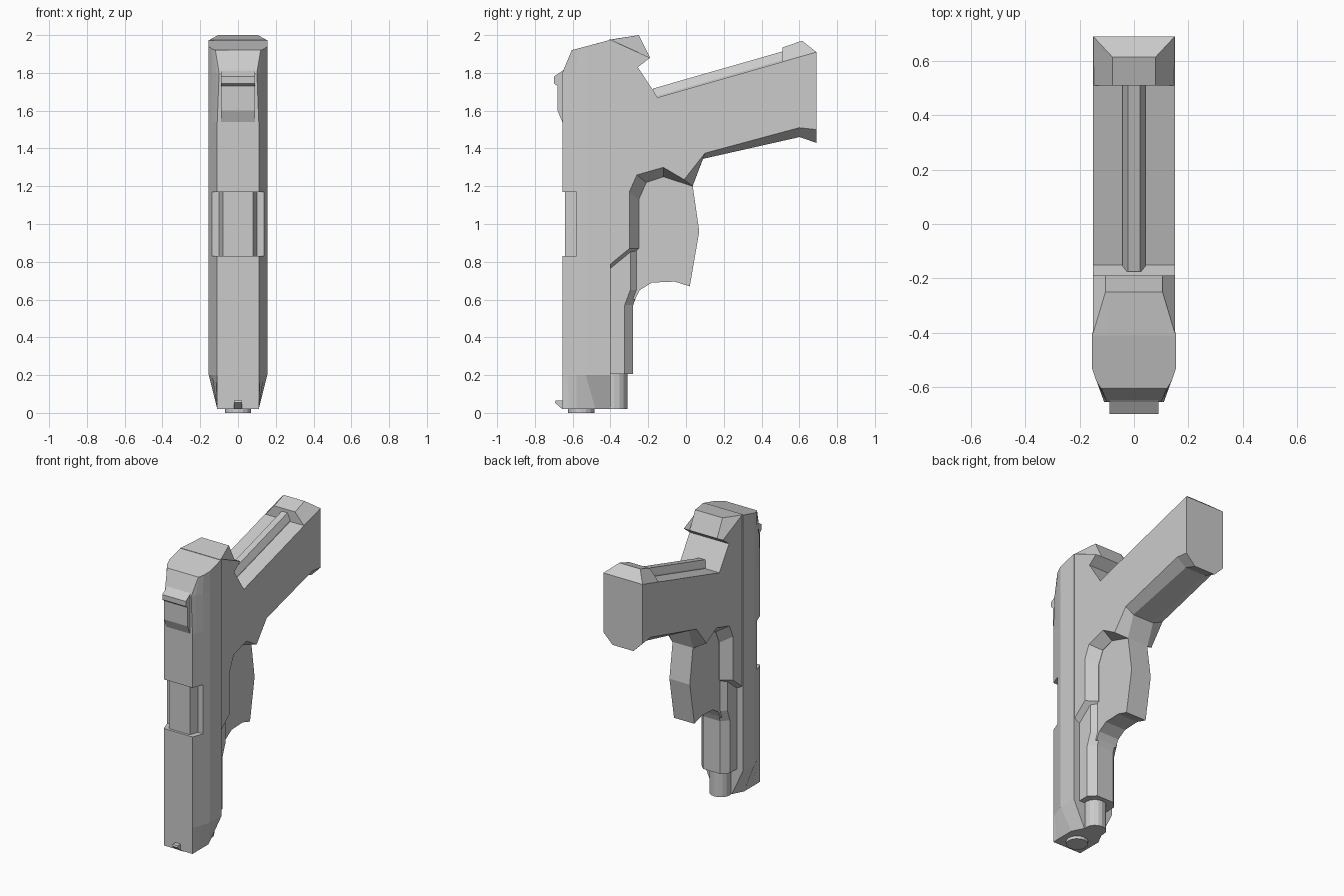
import bpy, bmesh, math


def make(name, verts, faces):
    mesh = bpy.data.meshes.new(name)
    mesh.from_pydata(verts, [], faces)
    bm = bmesh.new()
    bm.from_mesh(mesh)
    bmesh.ops.remove_doubles(bm, verts=bm.verts, dist=0.0005)
    bmesh.ops.recalc_face_normals(bm, faces=bm.faces)
    bm.to_mesh(mesh)
    bm.free()
    ob = bpy.data.objects.new(name, mesh)
    bpy.context.collection.objects.link(ob)
    return ob


def loft(name, rings):
    """Skin closed rings of equal length and cap both ends."""
    n = len(rings[0])
    verts = [p for r in rings for p in r]
    faces = [(k * n + i, k * n + (i + 1) % n, (k + 1) * n + (i + 1) % n, (k + 1) * n + i)
             for k in range(len(rings) - 1) for i in range(n)]
    faces += [tuple(range(n)), tuple(range((len(rings) - 1) * n, len(rings) * n))]
    return make(name, verts, faces)


def prism(name, profile, half):
    """Side profile (y, z) extruded across x."""
    return loft(name, [[(s * half, y, z) for y, z in profile] for s in (-1, 1)])


def mirrored(half):
    """Complete a half section of (x, y, z) points across x = 0."""
    return half + [(-x, y, z) for x, y, z in reversed(half)]


def rod(name, r, y, z0, z1, sides=16):
    ring = [(r * math.cos(a), y + r * math.sin(a))
            for a in (2 * math.pi * i / sides for i in range(sides))]
    return loft(name, [[(p, q, z) for p, q in ring] for z in (z0, z1)])


# Slide: cross sections stacked along z, with the stepped ejection port
def section(z, port=False):
    s = [(0.08, -0.64), (0.10, -0.58)] if port else [(0.11, -0.655), (0.12, -0.627)]
    s += [(0.137, -0.58), (0.155, -0.53), (0.155, -0.40)]
    return mirrored([(x, y, z) for x, y in s])


muzzle = mirrored([(0.11, -0.655, 0.02), (0.11, -0.62, 0.02), (0.11, -0.58, 0.02),
                   (0.11, -0.48, 0.02), (0.07, -0.40, 0.02)])
shoulder = mirrored([(0.10, -0.655, 1.80), (0.115, -0.627, 1.80), (0.137, -0.58, 1.80),
                     (0.155, -0.53, 1.80), (0.155, -0.40, 1.80)])
rear = mirrored([(0.12, -0.605, 1.92), (0.125, -0.60, 1.922), (0.14, -0.575, 1.928),
                 (0.155, -0.53, 1.94), (0.155, -0.40, 1.975)])
loft("slide", [muzzle, section(0.2), section(0.83), section(0.831, True),
               section(1.169, True), section(1.17), section(1.54), shoulder, rear])

# Sights
prism("front_sight", [(-0.65, 0.02), (-0.655, 0.02), (-0.695, 0.055),
                      (-0.69, 0.065), (-0.65, 0.065)], 0.02)
prism("rear_sight", [(-0.64, 1.54), (-0.655, 1.54), (-0.68, 1.60), (-0.68, 1.73),
                     (-0.70, 1.745), (-0.70, 1.78), (-0.655, 1.81), (-0.615, 1.85),
                     (-0.605, 1.92), (-0.57, 1.92)], 0.09)

# Barrel mouth and guide rod
rod("barrel_mouth", 0.07, -0.555, 0.0, 0.1)
rod("guide_rod", 0.07, -0.38, 0.02, 0.3)

# Frame and grip: side outline, and a centre outline that forms the bevels
outer = [(-0.41, 0.78), (-0.30, 0.87), (-0.30, 1.17), (-0.26, 1.26), (-0.12, 1.30),
         (-0.01, 1.235), (0.10, 1.375), (0.60, 1.51), (0.69, 1.50), (0.69, 1.91),
         (-0.15, 1.67), (-0.255, 1.83), (-0.19, 1.88), (-0.40, 1.975), (-0.41, 1.975)]
inner = [(-0.41, 0.74), (-0.25, 0.87), (-0.25, 1.13), (-0.21, 1.22), (-0.12, 1.25),
         (0.035, 1.20), (0.09, 1.345), (0.60, 1.46), (0.69, 1.43), (0.69, 1.91),
         (-0.15, 1.67), (-0.255, 1.83), (-0.19, 1.88), (-0.25, 2.0), (-0.41, 1.975)]
inner_x = [0.08] * 11 + [0.105] * 4
loft("frame_and_grip", [
    [(-0.15, y, z) for y, z in outer],
    [(-x, y, z) for x, (y, z) in zip(inner_x, inner)],
    [(x, y, z) for x, (y, z) in zip(inner_x, inner)],
    [(0.15, y, z) for y, z in outer]])

# Trigger guard slab
prism("trigger_guard", [(-0.30, 0.60), (-0.27, 0.60), (-0.245, 0.65), (-0.18, 0.69),
                        (-0.06, 0.695), (0.02, 0.67), (0.07, 0.96), (0.035, 1.205),
                        (-0.08, 1.29), (-0.30, 1.28)], 0.078)

# Dust cover under the slide, with chamfered lower edges
def cover(z, top):
    return mirrored([(0.11, -0.41, z), (0.11, top - 0.045, z), (0.065, top, z)])


loft("dust_cover", [cover(0.205, -0.28), cover(0.57, -0.28),
                    cover(0.65, -0.25), cover(0.90, -0.25)])

# Raised rib along the back of the grip
loft("grip_rib", [
    [(-0.042, y, z - 0.05), (0.042, y, z - 0.05), (0.042, y, z), (0.022, y, z + 0.045),
     (-0.022, y, z + 0.045), (-0.042, y, z)] for y, z in ((-0.175, 1.672), (0.53, 1.874))])

# Bevelled heel at the end of the grip
loft("grip_heel", [
    [(-0.15, 0.51, 1.855), (0.15, 0.51, 1.855), (0.15, 0.69, 1.91), (-0.15, 0.69, 1.91)],
    [(-0.08, 0.51, 1.935), (0.08, 0.51, 1.935), (0.08, 0.615, 1.97), (-0.08, 0.615, 1.97)]])
